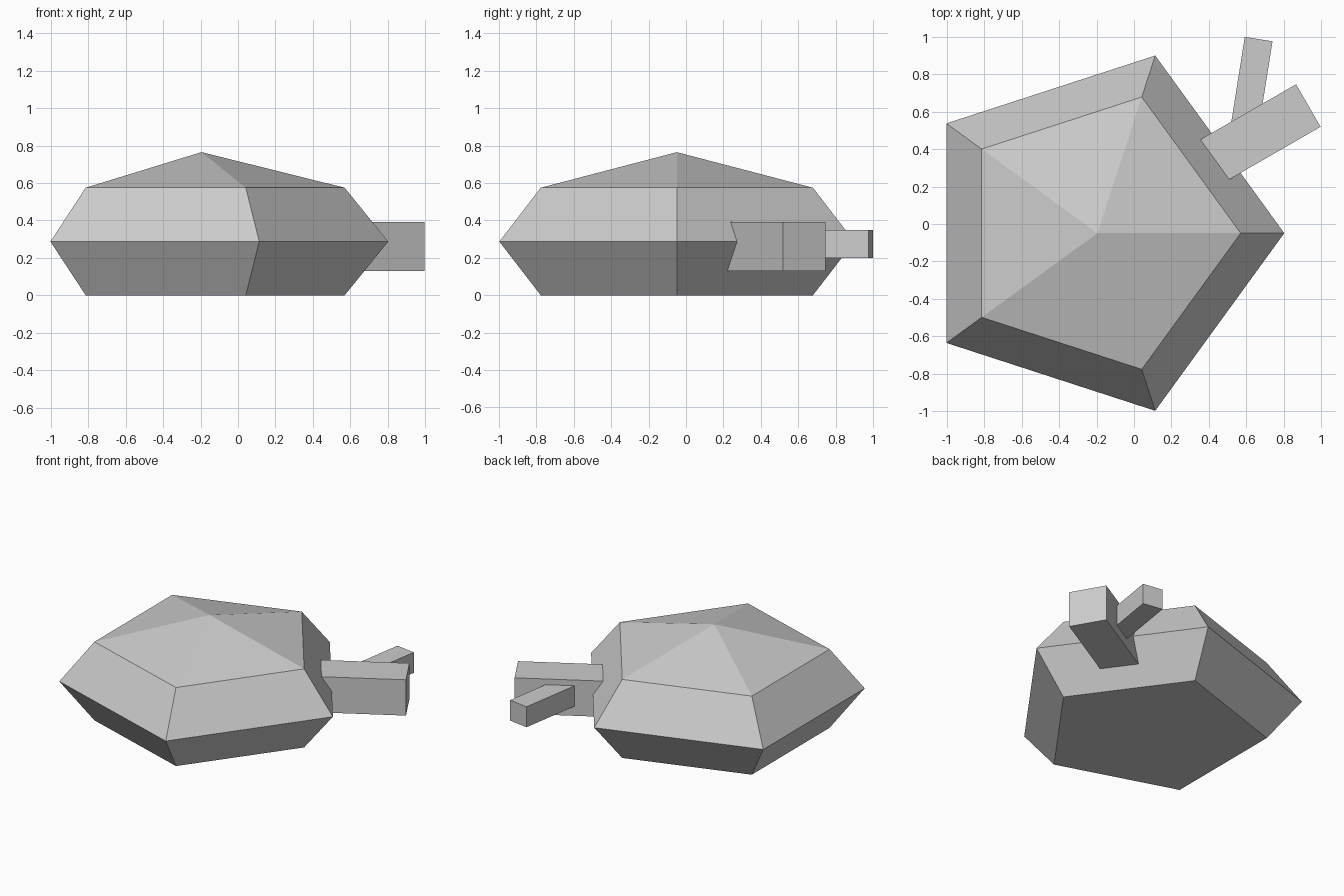
import bpy, bmesh
from math import radians, cos, sin, pi
from mathutils import Matrix, Vector

if "Cube" in bpy.data.objects:
    bpy.data.objects.remove(bpy.data.objects["Cube"])

CENTRE = Vector((-0.195, -0.049))


def finish(bm, name):
    bmesh.ops.recalc_face_normals(bm, faces=bm.faces)
    mesh = bpy.data.meshes.new(name)
    bm.to_mesh(mesh)
    bm.free()
    obj = bpy.data.objects.new(name, mesh)
    bpy.context.collection.objects.link(obj)
    return obj


def lathe_faceted(name, rings, apex_z, sides):
    """Stack polygon rings and close with a flat base and a pointed top."""
    bm = bmesh.new()
    loops = [[bm.verts.new((CENTRE.x + r * cos(2 * pi * i / sides),
                            CENTRE.y + r * sin(2 * pi * i / sides), z))
              for i in range(sides)] for r, z in rings]
    bm.faces.new(loops[0][::-1])
    apex = bm.verts.new((CENTRE.x, CENTRE.y, apex_z))
    for i in range(sides):
        j = (i + 1) % sides
        for lo, hi in zip(loops, loops[1:]):
            bm.faces.new((lo[i], lo[j], hi[j], hi[i]))
        bm.faces.new((loops[-1][i], loops[-1][j], apex))
    return finish(bm, name)


def beam(name, tip, angle, length, width, z0, z1):
    """Square bar whose outer end is centred on tip, pointing along angle."""
    a = radians(angle)
    mid = (tip[0] - cos(a) * length / 2, tip[1] - sin(a) * length / 2, (z0 + z1) / 2)
    bm = bmesh.new()
    bmesh.ops.create_cube(bm, size=1, matrix=Matrix.Translation(mid)
                          @ Matrix.Rotation(a, 4, 'Z')
                          @ Matrix.Diagonal((length, width, z1 - z0, 1)))
    return finish(bm, name)


# Five-sided gem-shaped body
lathe_faceted("body", [(0.765, 0), (0.998, 0.287), (0.765, 0.575)], 0.765, 5)

# Branch set into the body, with a thinner twig forking from it
beam("branch", (0.9315, 0.633), 30, 0.75, 0.262, 0.13, 0.392)
beam("twig", (0.666, 0.988), 81, 0.53, 0.15, 0.2, 0.35)
